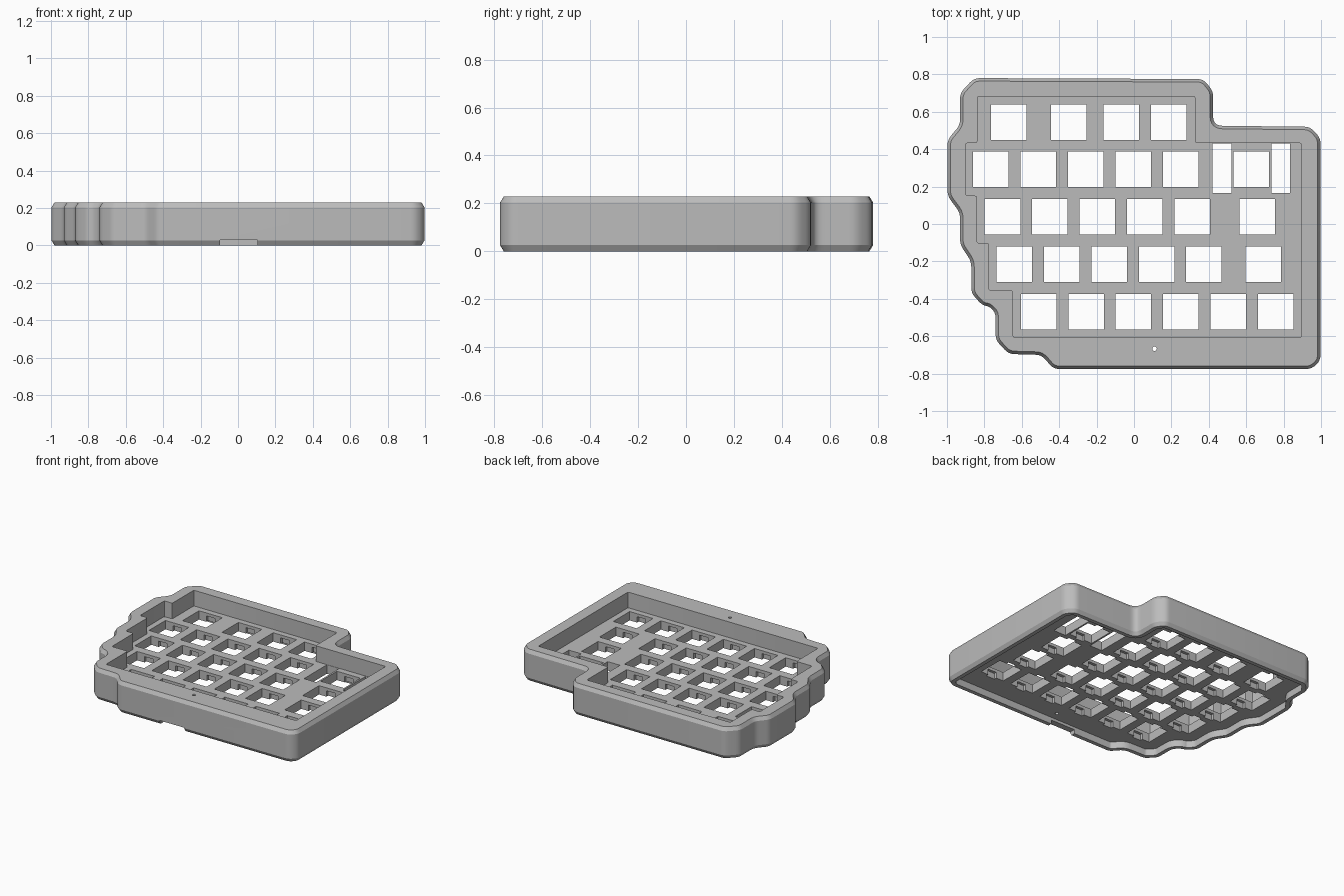
import bpy, bmesh, math
from mathutils import Vector

cube = bpy.data.objects.get("Cube")
if cube:
    bpy.data.objects.remove(cube, do_unlink=True)

HEIGHT, PLATE_TOP, PLATE_BOTTOM = 0.23, 0.115, 0.05
PITCH, HOLE = 0.2535, 0.19

grey = bpy.data.materials.new("Plain grey")
grey.use_nodes = True
grey.diffuse_color = (0.5, 0.5, 0.5, 1)
grey.node_tree.nodes["Principled BSDF"].inputs["Base Color"].default_value = (0.5, 0.5, 0.5, 1)


def rounded(points, radius, steps=4):
    """Replace each corner by a short curve."""
    out, n = [], len(points)
    for i in range(n):
        a, p, b = (Vector(points[(i + k) % n]) for k in (-1, 0, 1))
        ca = p + (a - p).normalized() * min(radius, (a - p).length * 0.45)
        cb = p + (b - p).normalized() * min(radius, (b - p).length * 0.45)
        for s in range(steps + 1):
            t = s / steps
            out.append(ca * (1 - t) ** 2 + p * 2 * t * (1 - t) + cb * t * t)
    return out


def inset(points, d):
    """Move a clockwise outline inward by d."""
    out, n = [], len(points)
    for i in range(n):
        a, p, b = points[i - 1], points[i], points[(i + 1) % n]
        u, v = (p - a).normalized(), (b - p).normalized()
        n1, n2 = Vector((u.y, -u.x)), Vector((v.y, -v.x))
        m = (n1 + n2).normalized()
        out.append(p + m * (d / max(m.dot(n1), 0.5)))
    return out


def add_loft(bm, rings):
    """Closed solid through (outline, z) rings."""
    loops = [[bm.verts.new((p[0], p[1], z)) for p in pts] for pts, z in rings]
    n = len(loops[0])
    for lo, hi in zip(loops, loops[1:]):
        for i in range(n):
            bm.faces.new((lo[i], lo[(i + 1) % n], hi[(i + 1) % n], hi[i]))
    bm.faces.new(loops[0])
    bm.faces.new(loops[-1])


def add_box(bm, x, y, w, d, z0, z1):
    pts = [(x + sx * w / 2, y + sy * d / 2) for sx, sy in ((-1, -1), (-1, 1), (1, 1), (1, -1))]
    add_loft(bm, [(pts, z0), (pts, z1)])


def finish(name, bm):
    bmesh.ops.recalc_face_normals(bm, faces=bm.faces)
    mesh = bpy.data.meshes.new(name)
    bm.to_mesh(mesh)
    bm.free()
    mesh.materials.append(grey)
    obj = bpy.data.objects.new(name, mesh)
    bpy.context.collection.objects.link(obj)
    return obj


def cut(target, name, bm):
    """Subtract a helper solid and discard it."""
    cutter = finish(name, bm)
    cutter.hide_render = True
    bpy.context.view_layer.objects.active = target
    mod = target.modifiers.new(name, "BOOLEAN")
    mod.operation, mod.solver, mod.object = "DIFFERENCE", "EXACT", cutter
    bpy.ops.object.modifier_apply(modifier=name)
    bpy.data.objects.remove(cutter, do_unlink=True)


# Outer shell with stepped left side and chamfered rims
outline = rounded([
    (-0.855, 0.78), (0.37, 0.775), (0.423, 0.71), (0.423, 0.55), (0.45, 0.525), (0.94, 0.52),
    (0.997, 0.46), (0.997, -0.73), (0.95, -0.775), (-0.43, -0.775), (-0.495, -0.7),
    (-0.67, -0.695), (-0.74, -0.62), (-0.74, -0.475), (-0.775, -0.44), (-0.81, -0.435),
    (-0.87, -0.37), (-0.87, -0.2), (-0.93, -0.11), (-0.93, 0.06), (-0.997, 0.15),
    (-0.997, 0.45), (-0.93, 0.53), (-0.93, 0.7)], 0.03)
bm = bmesh.new()
add_loft(bm, [(inset(outline, 0.016), 0), (outline, 0.026),
              (outline, HEIGHT - 0.026), (inset(outline, 0.016), HEIGHT)])
case = finish("keyboard_case", bm)

# Stepped well above the switch plate
well = rounded([
    (-0.837, 0.683), (0.327, 0.683), (0.327, 0.433), (0.896, 0.433), (0.896, -0.607),
    (-0.647, -0.607), (-0.647, -0.355), (-0.776, -0.355), (-0.776, -0.102), (-0.84, -0.102),
    (-0.84, 0.152), (-0.902, 0.152), (-0.902, 0.433), (-0.837, 0.433)], 0.012, 2)
bm = bmesh.new()
add_loft(bm, [(well, PLATE_TOP), (well, HEIGHT + 0.1)])
cut(case, "well", bm)

# Shallow cavity underneath
under = inset(outline, 0.045)
bm = bmesh.new()
add_loft(bm, [(under, -0.1), (under, PLATE_BOTTOM)])
cut(case, "underside_cavity", bm)

# Switch openings: regular runs plus single wide keys
rows = [[-0.67, -0.35, -0.067, 0.187],
        [-0.765 + i * PITCH for i in range(5)] + [0.628],
        [-0.703 + i * PITCH for i in range(5)] + [0.66],
        [-0.64 + i * PITCH for i in range(5)] + [0.692],
        [-0.51 + i * PITCH for i in range(6)]]
holes, slots = bmesh.new(), bmesh.new()
for r, xs in enumerate(rows):
    y = 0.545 - r * PITCH
    for x in xs:
        add_box(holes, x, y, HOLE, HOLE, 0, PLATE_TOP + 0.05)
        add_box(slots, x, y, 0.07, HOLE + 0.04, 0, PLATE_TOP - 0.022)
for x in (0.47, 0.785):
    add_box(holes, x, 0.298, 0.1, 0.265, 0, PLATE_TOP + 0.05)
cut(case, "switch_openings", holes)
cut(case, "clip_slots", slots)

# Reset pinhole and front cable notch
pin = [(0.11 + 0.012 * math.cos(a), -0.667 + 0.012 * math.sin(a))
       for a in (k * math.tau / 16 for k in range(16))]
bm = bmesh.new()
add_loft(bm, [(pin, -0.1), (pin, HEIGHT + 0.1)])
cut(case, "pinhole", bm)
bm = bmesh.new()
add_box(bm, 0.005, -0.77, 0.2, 0.12, -0.1, 0.03)
cut(case, "cable_notch", bm)

# Soft shading on the rounded walls
bpy.ops.object.select_all(action="DESELECT")
case.select_set(True)
bpy.context.view_layer.objects.active = case
bpy.ops.object.shade_smooth_by_angle(angle=math.radians(30))
